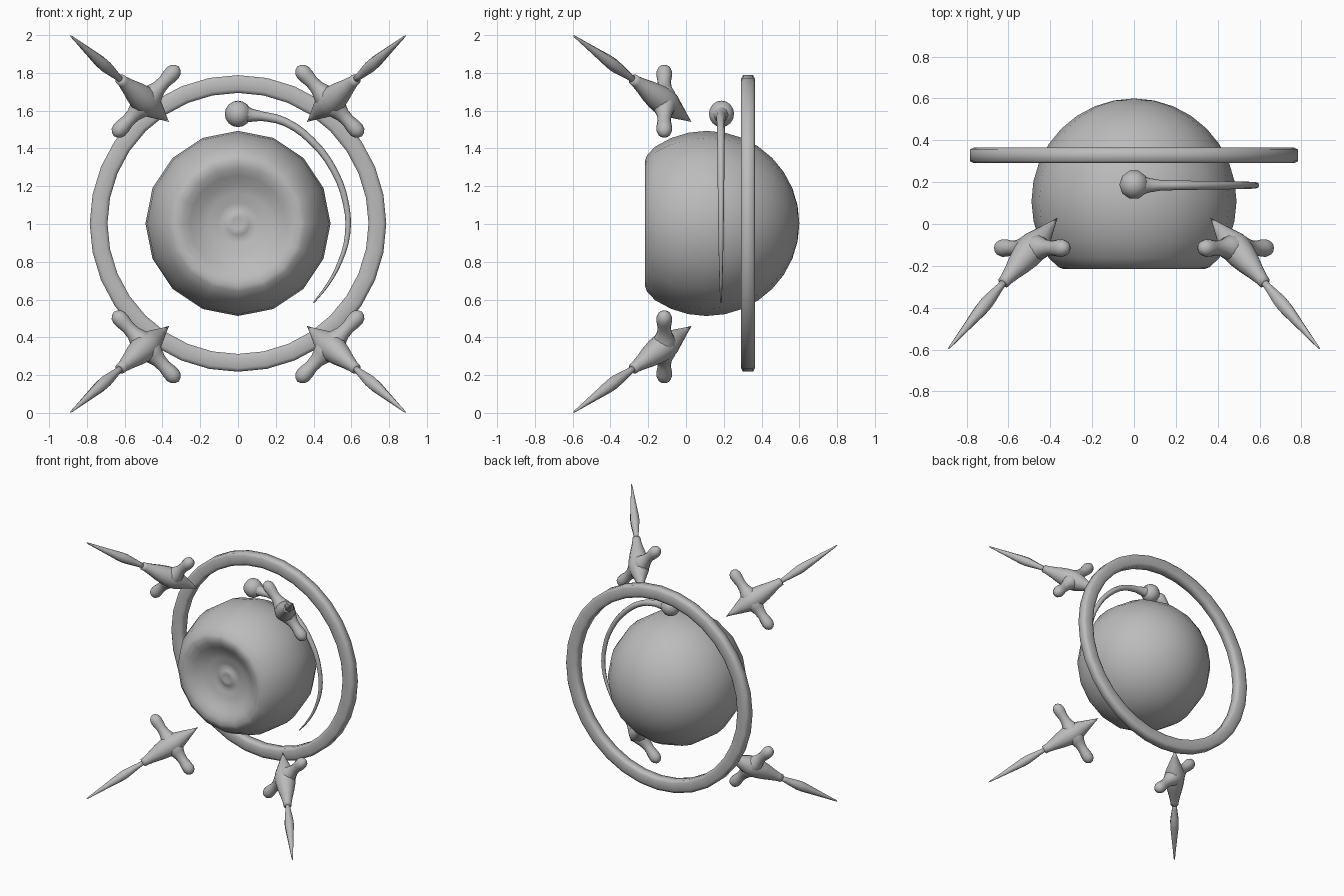
import bpy, bmesh, math
from mathutils import Vector

if "Cube" in bpy.data.objects:
    bpy.data.objects.remove(bpy.data.objects["Cube"])

grey = bpy.data.materials.new("plain_grey")
grey.diffuse_color = (0.5, 0.5, 0.5, 1)
grey.use_nodes = True
grey.node_tree.nodes["Principled BSDF"].inputs["Base Color"].default_value = grey.diffuse_color


def lathe(name, profile, origin, axis, segs, closed=False):
    """Revolve (distance along axis, radius) points around an axis."""
    origin, axis = Vector(origin), Vector(axis).normalized()
    side = Vector((0, 0, 1)) - axis * axis.z
    side = side.normalized() if side.length > 1e-4 else Vector((1, 0, 0))
    other = axis.cross(side)
    bm = bmesh.new()
    rings = []
    for t, r in profile:
        angles = [2 * math.pi * i / segs for i in range(segs)]
        rings.append([bm.verts.new(origin + axis * t + r * (side * math.cos(a) + other * math.sin(a)))
                      for a in angles])
    pairs = list(zip(rings, rings[1:]))
    if closed:
        pairs.append((rings[-1], rings[0]))
    for a, b in pairs:
        for i in range(segs):
            j = (i + 1) % segs
            bm.faces.new((a[i], a[j], b[j], b[i]))
    bmesh.ops.remove_doubles(bm, verts=bm.verts, dist=1e-5)
    bmesh.ops.recalc_face_normals(bm, faces=bm.faces)
    mesh = bpy.data.meshes.new(name)
    bm.to_mesh(mesh)
    bm.free()
    mesh.shade_smooth()
    mesh.materials.append(grey)
    obj = bpy.data.objects.new(name, mesh)
    bpy.context.collection.objects.link(obj)
    return obj


# Round body with a dished front and a small central bump
dish = [(-.125, 0), (-.14, .03), (-.135, .06), (-.122, .085), (-.13, .11), (-.138, .16),
        (-.155, .21), (-.185, .255), (-.208, .295), (-.216, .335), (-.207, .36)]
shell = [(.11 - .49 * math.cos(math.radians(a)), .49 * math.sin(math.radians(a)))
         for a in [56 + i * 124 / 11 for i in range(11)]] + [(.60, 0)]
lathe("body", dish + shell, (0, 0, 1.003), (0, 1, 0), 16)

# Large hoop behind the body
section = [(-.037, -.028), (-.037, .028), (-.027, .047), (.027, .047),
           (.037, .028), (.037, -.028), (.027, -.047), (-.027, -.047)]
lathe("hoop", [(y, .738 + r) for y, r in section], (0, .328, 1.003), (0, 1, 0), 32, closed=True)

# Ball with a tapering curved tail
ball = [(-.07 * math.cos(math.pi * i / 8), .07 * math.sin(math.pi * i / 8)) for i in range(9)]
lathe("tail_ball", ball, (0, .188, 1.583), (0, 0, 1), 10)
path = [(.04, 1.58, .045), (.075, 1.575, .034), (.13, 1.57, .025), (.25, 1.54, .022), (.39, 1.44, .02),
        (.51, 1.28, .018), (.572, 1.105, .016), (.58, .945, .014),
        (.54, .80, .011), (.476, .68, .008), (.40, .583, .004)]
curve = bpy.data.curves.new("tail", "CURVE")
curve.dimensions = "3D"
curve.bevel_depth = 1
curve.bevel_resolution = 2
curve.resolution_u = 3
curve.use_fill_caps = True
spline = curve.splines.new("BEZIER")
spline.bezier_points.add(len(path) - 1)
for p, (x, z, r) in zip(spline.bezier_points, path):
    p.co = (x, .185, z)
    p.radius = r
    p.handle_left_type = p.handle_right_type = "AUTO"
curve.materials.append(grey)
tail = bpy.data.objects.new("tail", curve)
bpy.context.collection.objects.link(tail)
tail.select_set(True)
bpy.context.view_layer.objects.active = tail
bpy.ops.object.convert(target="MESH")
tail.data.shade_smooth()

# Four dagger shapes, mirrored left/right and up/down
hilt = [(0, 0), (.05, .018), (.12, .045), (.18, .068), (.22, .074), (.27, .07),
        (.33, .058), (.39, .042), (.44, .031), (.465, .029), (.47, 0)]
blade = [(.455, 0), (.455, .018), (.50, .021), (.56, .03), (.61, .036), (.65, .035),
         (.74, .025), (.84, .014), (.92, .006), (.94, 0)]
half_bar = [(-.252, 0), (-.246, .018), (-.232, .034), (-.21, .042), (-.18, .041),
            (-.14, .035), (-.10, .039), (-.07, .05), (-.04, .063)]
bar = half_bar + [(-t, r) for t, r in reversed(half_bar)]
for sx, side in ((-1, "left"), (1, "right")):
    for sz, level in ((-1, "lower"), (1, "upper")):
        tip = (sx * .365, .03, 1 + sz * .54)
        axis = (sx * .525, -.63, sz * .46)
        tag = f"{level}_{side}"
        lathe("hilt_" + tag, hilt, tip, axis, 12)
        lathe("blade_" + tag, blade, tip, axis, 6)
        lathe("crossbar_" + tag, bar, (sx * .486, -.115, 1 + sz * .65), (sx * .68, 0, -sz * .73), 12)
